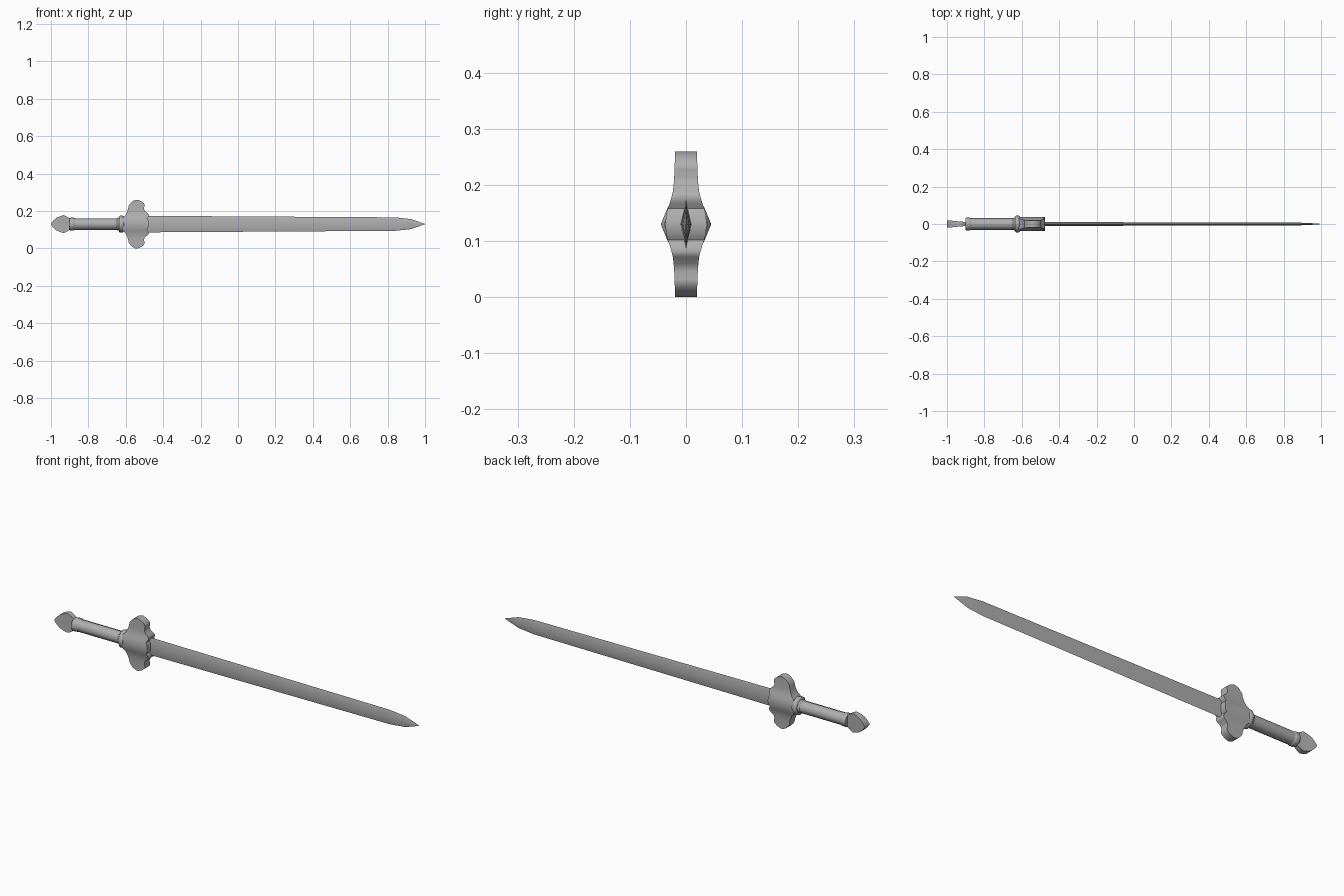
import bpy, bmesh, math

if "Cube" in bpy.data.objects:
    bpy.data.objects.remove(bpy.data.objects["Cube"])

ZC = 0.13  # height of the sword's long axis

# Dark grey metal shared by every part
steel = bpy.data.materials.new("dark_steel")
steel.diffuse_color = (0.43, 0.43, 0.43, 1)
steel.use_nodes = True
steel.node_tree.nodes["Principled BSDF"].inputs["Base Color"].default_value = steel.diffuse_color


def make(name, verts, faces, smooth):
    me = bpy.data.meshes.new(name)
    me.from_pydata(verts, [], faces)
    bm = bmesh.new()
    bm.from_mesh(me)
    bmesh.ops.recalc_face_normals(bm, faces=bm.faces)
    bm.to_mesh(me)
    bm.free()
    me.materials.append(steel)
    ob = bpy.data.objects.new(name, me)
    bpy.context.collection.objects.link(ob)
    bpy.ops.object.select_all(action='DESELECT')
    bpy.context.view_layer.objects.active = ob
    ob.select_set(True)
    bpy.ops.object.shade_smooth_by_angle(angle=math.radians(smooth))
    return ob


def loft(name, rings, smooth):
    """Bridge equal-sized rings of points and cap both ends."""
    n = len(rings[0])
    verts = [p for r in rings for p in r]
    faces = [(i * n + j, i * n + (j + 1) % n, (i + 1) * n + (j + 1) % n, (i + 1) * n + j)
             for i in range(len(rings) - 1) for j in range(n)]
    faces += [tuple(range(n)), tuple(range(len(verts) - n, len(verts)))]
    return make(name, verts, faces, smooth)


def lathe(name, profile, sides=8):
    """Turn (x, radius) points around the long axis."""
    step = 2 * math.pi / sides
    return loft(name, [[(x, r * math.cos(step * k), ZC + r * math.sin(step * k))
                        for k in range(sides)] for x, r in profile], 50)


# Blade: softly ridged diamond section tapering to a point
blade = [(-0.56, 0.044, 0.010), (-0.48, 0.044, 0.010), (0.84, 0.036, 0.008),
         (0.925, 0.027, 0.006), (1.0, 0.0008, 0.0008)]
loft("blade", [[(x, 0, ZC + h), (x, t, ZC), (x, 0, ZC - h), (x, -t, ZC)]
               for x, h, t in blade], 50)

# Guard: rows of (height, rear x, front x, half thickness), mirrored up and down
rows = [(0, -0.622, -0.476, 0.037), (0.018, -0.622, -0.479, 0.035),
        (0.028, -0.620, -0.486, 0.0325), (0.038, -0.612, -0.480, 0.029),
        (0.048, -0.602, -0.476, 0.026), (0.058, -0.597, -0.482, 0.0235),
        (0.070, -0.592, -0.498, 0.022), (0.084, -0.587, -0.503, 0.021),
        (0.098, -0.585, -0.499, 0.0205), (0.110, -0.577, -0.502, 0.020),
        (0.122, -0.565, -0.517, 0.020), (0.130, -0.548, -0.536, 0.020)]
full = [(-h, a, b, t) for h, a, b, t in rows[:0:-1]] + rows
loft("guard", [[(a, -t, ZC + h), (b, -t, ZC + h), (b, t, ZC + h), (a, t, ZC + h)]
               for h, a, b, t in full], 65)

# Grip and its collars
lathe("grip", [(-0.89, 0.031), (-0.62, 0.031)])
lathe("pommel_collar", [(-0.9, 0.032), (-0.896, 0.034), (-0.878, 0.034), (-0.872, 0.031)])
lathe("grip_ring", [(-0.646, 0.031), (-0.642, 0.034), (-0.634, 0.034)])
lathe("guard_collar", [(-0.636, 0.040), (-0.631, 0.045), (-0.617, 0.045), (-0.610, 0.039)])

# Pommel: spade outline, thicker toward its outer end
pommel = [(-1.0, 0.002, 0.020), (-0.988, 0.018, 0.019), (-0.972, 0.033, 0.0175),
          (-0.952, 0.042, 0.0155), (-0.932, 0.048, 0.0135), (-0.914, 0.040, 0.012),
          (-0.900, 0.030, 0.011), (-0.89, 0.026, 0.011)]
loft("pommel", [[(x, -t, ZC - h), (x, t, ZC - h), (x, t, ZC + h), (x, -t, ZC + h)]
                for x, h, t in pommel], 45)
